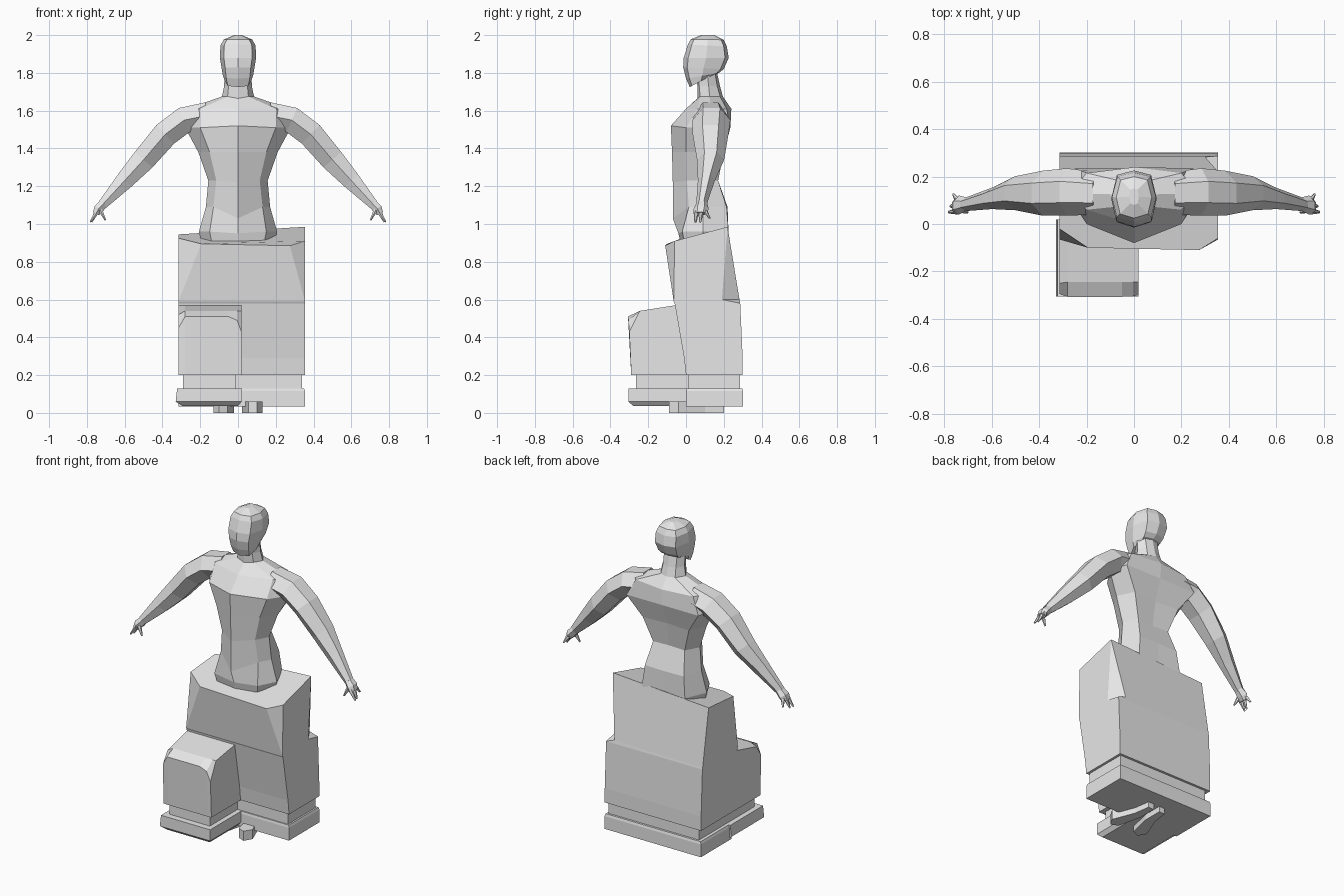
import bpy, bmesh, math
from mathutils import Vector

stone = bpy.data.materials.new("light_grey")
stone.diffuse_color = (0.8, 0.8, 0.8, 1)


def loft(name, rings):
    """Skin a stack of equal-length point rings and cap both ends."""
    bm = bmesh.new()
    rows = [[bm.verts.new(p) for p in r] for r in rings]
    n = len(rows[0])
    for a, b in zip(rows, rows[1:]):
        for i in range(n):
            j = (i + 1) % n
            bm.faces.new((a[i], a[j], b[j], b[i]))
    bm.faces.new(rows[0][::-1])
    bm.faces.new(rows[-1])
    bmesh.ops.remove_doubles(bm, verts=bm.verts, dist=0.0005)
    bmesh.ops.recalc_face_normals(bm, faces=bm.faces)
    me = bpy.data.meshes.new(name)
    bm.to_mesh(me)
    bm.free()
    me.materials.append(stone)
    ob = bpy.data.objects.new(name, me)
    bpy.context.collection.objects.link(ob)
    return ob


def mirrored(half):
    """Close a half ring running from front centre to back centre."""
    return half + [(-x, y, z) for x, y, z in half[-2:0:-1]]


def rect(x0, x1, y0, y1, z):
    return [(x0, y0, z), (x1, y0, z), (x1, y1, z), (x0, y1, z)]


def block_ring(y0, y1, z):
    """Eight-point block outline with every corner doubled."""
    return [p for p in rect(-.315, .355, y0, y1, z) for _ in (0, 1)]


# Large leaning block with chamfered upper corners
ledge = block_ring(-.065, .285, .59)
ledge[4], ledge[5] = (.355, .19, .60), (.30, .283, .60)
top = [(-.315, -.02, .925), (-.195, -.10, .895), (.275, -.11, .885), (.355, -.06, .91),
       (.355, .22, .985), (.355, .22, .985), (-.315, .225, .945), (-.315, .225, .945)]
loft("main_block", [block_ring(0, .30, .20), block_ring(-.01, .30, .29),
                    block_ring(-.06, .287, .58), ledge, top])

# Low block in front, lofted sideways
def step(x, front, back):
    pts = [(.1, .2), (-.29, .2), front, back, (-.055, .57), (.1, .57)]
    return [(x, y, z) for y, z in pts]


loft("front_block", [step(-.315, (-.295, .45), (-.25, .52)),
                     step(-.28, (-.307, .51), (-.245, .54)),
                     step(-.05, (-.307, .51), (-.245, .54)),
                     step(-.005, (-.305, .49), (-.245, .54)),
                     step(.018, (-.30, .43), (-.245, .54))])

# Recessed bands and plinth slabs
loft("main_band", [rect(-.29, .34, .01, .285, z) for z in (.12, .21)])
loft("front_band", [rect(-.29, -.01, -.265, .02, z) for z in (.12, .21)])
loft("main_slab", [rect(-.315, .355, 0, .302, z) for z in (.035, .115)]
     + [rect(-.31, .35, .003, .298, .13)])
loft("front_slab", [rect(-.295, .0, -.28, .02, .037), rect(-.33, .02, -.305, .02, .06),
                    rect(-.322, .02, -.305, .02, .13)])

# Soles showing under the plinth
for s, side in ((-1, "left"), (1, "right")):
    sole = [(.02, .20), (.06, .20), (.075, .10), (.13, -.04), (.10, -.09), (.055, -.07), (.02, .08)]
    loft(side + "_foot", [[(s * x, y, z) for x, y in sole] for z in (0, .06)])


# Torso: z, front centre (y, z shift), front corner, side, back corner, back centre
def torso_ring(z, fy, fz, fx, fcy, sx, sy, bx, by, bc):
    return mirrored([(0, fy, z + fz), (fx, fcy, z), (sx, sy, z), (bx, by, z), (0, bc, z)])


torso = [
    (.86, -.02, .0, .13, .00, .185, .09, .12, .19, .18),
    (.96, -.04, -.01, .15, -.02, .207, .09, .15, .225, .215),
    (1.09, -.07, -.06, .13, .015, .17, .09, .135, .215, .22),
    (1.23, -.07, -.01, .115, .005, .157, .085, .11, .17, .165),
    (1.38, -.074, 0, .15, .00, .21, .095, .16, .20, .19),
    (1.51, -.08, .01, .20, .00, .28, .12, .25, .235, .235),
    (1.61, .00, .00, .20, .06, .27, .13, .20, .215, .24),
    (1.675, .06, -.01, .055, .075, .085, .125, .05, .18, .195),
    (1.73, .06, 0, .05, .07, .073, .12, .045, .165, .18),
    (1.82, .055, 0, .045, .06, .072, .11, .045, .15, .16),
]
loft("torso_and_neck", [torso_ring(*r) for r in torso])


# Head: rings tilt from the jaw up to a level crown
def head_ring(zf, zb, y0, y1, hx):
    d = y1 - y0
    def at(t):
        return y0 + d * t, zf + (zb - zf) * t
    half = []
    for f, t in ((0, 0), (.78, .10), (1, .5), (.75, .92), (0, 1)):
        y, z = at(t)
        half.append((hx * f, y, z))
    return mirrored(half)


loft("head", [head_ring(*r) for r in (
    (1.725, 1.79, .02, .14, .07), (1.77, 1.80, 0, .175, .08), (1.83, 1.82, -.015, .20, .087),
    (1.88, 1.88, -.012, .226, .096), (1.95, 1.94, .01, .216, .093),
    (1.978, 1.975, .025, .20, .075), (2.0, 2.0, .08, .15, .02))])


# Limbs: hexagonal tubes along centres, with half thickness and half depth
def tube(name, path):
    rings = []
    for i, (x, y, z, t, w) in enumerate(path):
        a, b = path[max(i - 1, 0)], path[min(i + 1, len(path) - 1)]
        d = Vector((b[0] - a[0], 0, b[2] - a[2])).normalized()
        n = Vector((-d.z, 0, d.x))
        c = Vector((x, y, z))
        rings.append([c + n * t * u + Vector((0, w * v, 0)) for u, v in
                      ((0, -1), (1, -.45), (1, .45), (0, 1), (-1, .45), (-1, -.45))])
    return loft(name, rings)


arm = [(.16, .13, 1.575, .07, .09), (.285, .135, 1.55, .07, .10), (.385, .13, 1.475, .068, .095),
       (.50, .13, 1.34, .062, .072), (.60, .108, 1.23, .048, .045), (.715, .082, 1.105, .026, .028)]
hand = [(.70, .085, 1.12, .022, .026), (.738, .08, 1.08, .026, .04), (.752, .075, 1.055, .018, .036)]
fingers = [((.745, .055, 1.065), (.782, .05, 1.01)), ((.75, .08, 1.065), (.775, .075, 1.01)),
           ((.745, .10, 1.07), (.762, .125, 1.03)), ((.73, .06, 1.075), (.702, .05, 1.02))]
for s, side in ((1, "right"), (-1, "left")):
    def flip(path):
        return [(s * p[0], *p[1:]) for p in path]
    tube(side + "_arm", flip(arm))
    tube(side + "_hand", flip(hand))
    for k, (a, b) in enumerate(fingers):
        tube(f"{side}_finger_{k + 1}", flip([(*a, .012, .014), (*b, .004, .006)]))
